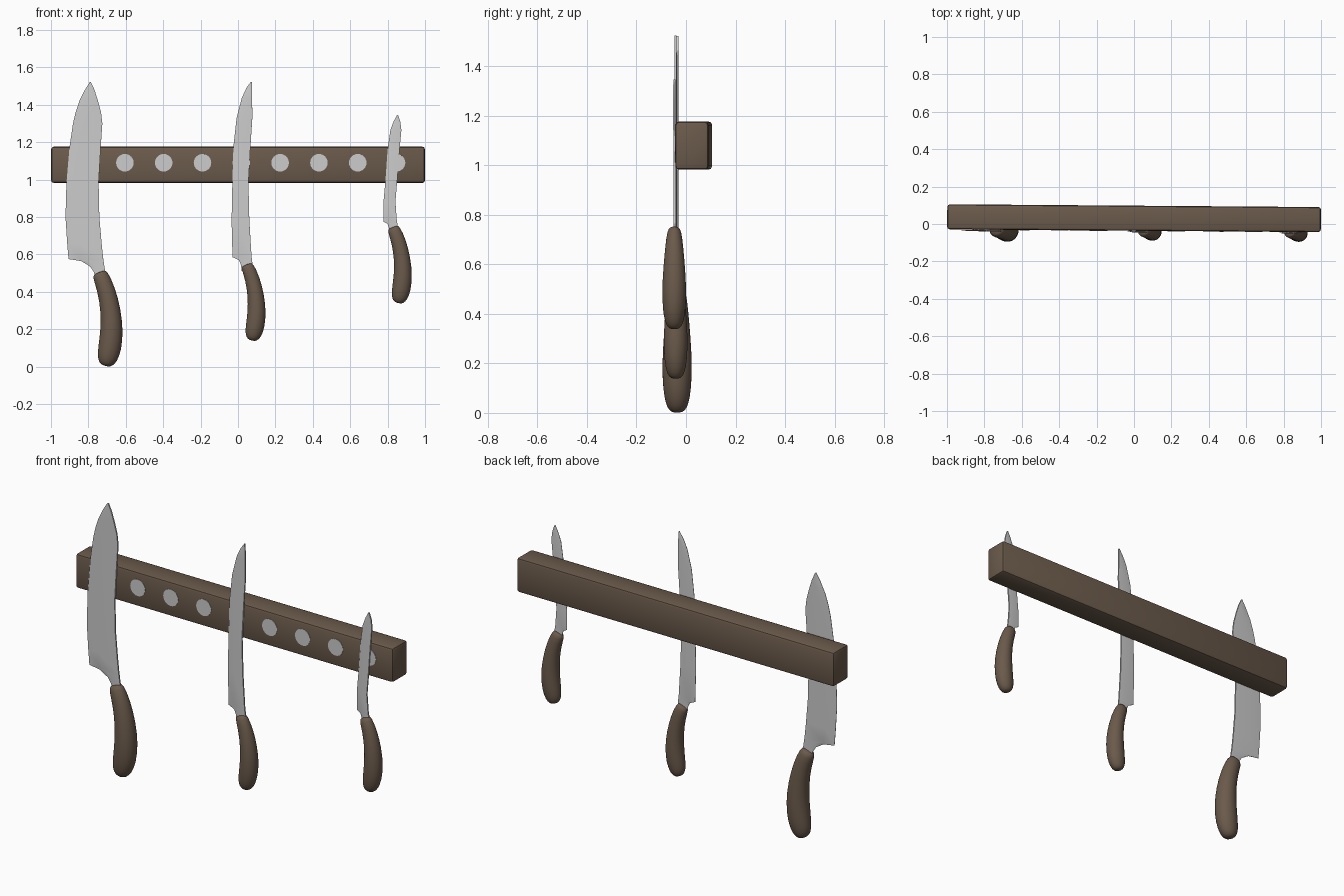
import bpy, bmesh, math
from mathutils import Vector

default = bpy.data.objects.get("Cube")
if default:
    bpy.data.objects.remove(default, do_unlink=True)

TILT = -0.0075      # slight turn of the whole rack about z
FRONT = -0.036      # front face of the rack
BLADE_Y = FRONT - 0.005


def make_material(name, color):
    mat = bpy.data.materials.new(name)
    mat.use_nodes = True
    mat.diffuse_color = color
    mat.node_tree.nodes["Principled BSDF"].inputs["Base Color"].default_value = color
    return mat


wood = make_material("dark wood", (0.145, 0.102, 0.07, 1))
steel = make_material("steel", (0.6, 0.6, 0.6, 1))


def finish(name, bm, mat, angle=35):
    bmesh.ops.recalc_face_normals(bm, faces=bm.faces)
    mesh = bpy.data.meshes.new(name)
    bm.to_mesh(mesh)
    bm.free()
    mesh.materials.append(mat)
    obj = bpy.data.objects.new(name, mesh)
    bpy.context.collection.objects.link(obj)
    obj.rotation_euler.z = TILT
    bpy.ops.object.select_all(action="DESELECT")
    obj.select_set(True)
    bpy.context.view_layer.objects.active = obj
    bpy.ops.object.shade_smooth_by_angle(angle=math.radians(angle))
    return obj


def loft(bm, rings):
    """Skin closed rings of equal size and cap both ends."""
    loops = [[bm.verts.new(p) for p in ring] for ring in rings]
    n = len(loops[0])
    for a, b in zip(loops, loops[1:]):
        for i in range(n):
            j = (i + 1) % n
            bm.faces.new((a[i], a[j], b[j], b[i]))
    bm.faces.new(loops[0])
    bm.faces.new(loops[-1])


def make_blade(name, rows, thickness=0.008):
    """Wedge section: thin cutting edge on the left, thick spine on the right."""
    bm = bmesh.new()
    t, e = thickness / 2, 0.0008
    rings = []
    for left, right, z in rows:
        grind = left + (right - left) * 0.35
        rings.append([(x, BLADE_Y + y, z) for x, y in (
            (left, -e), (grind, -t), (right, -t), (right, t), (grind, t), (left, e))])
    loft(bm, rings)
    return finish(name, bm, steel, 20)


# Shared handle: sideways offset, drop, half width, half depth
HANDLE = [(-0.002, -0.005, 0.03, 0.022), (0.003, 0.008, 0.044, 0.036),
          (0.037, 0.09, 0.049, 0.046), (0.06, 0.2, 0.055, 0.056),
          (0.066, 0.31, 0.062, 0.062), (0.055, 0.405, 0.064, 0.058),
          (0.041, 0.462, 0.055, 0.048), (0.034, 0.49, 0.036, 0.034),
          (0.032, 0.498, 0.015, 0.016)]


def make_handle(name, x, z, scale, sides=16):
    bm = bmesh.new()
    path = [Vector((dx, 0, -dz)) for dx, dz, _, _ in HANDLE]
    rings = []
    for i, (_, _, w, d) in enumerate(HANDLE):
        tangent = path[min(i + 1, len(path) - 1)] - path[max(i - 1, 0)]
        across = Vector((-tangent.z, 0, tangent.x)).normalized()
        ring = []
        for k in range(sides):
            a = math.tau * k / sides
            p = path[i] + across * (w * math.cos(a)) + Vector((0, d * math.sin(a), 0))
            ring.append(Vector((x, BLADE_Y, z)) + p * scale)
        rings.append(ring)
    loft(bm, rings)
    obj = finish(name, bm, wood, 60)
    mod = obj.modifiers.new("round", "SUBSURF")
    mod.levels = mod.render_levels = 1
    return obj


# Wooden rack bar with eased edges
bm = bmesh.new()
bmesh.ops.create_cube(bm, size=1)
for v in bm.verts:
    v.co = (v.co.x * 1.998, v.co.y * 0.134 + FRONT + 0.067, v.co.z * 0.194 + 1.079)
bmesh.ops.bevel(bm, geom=bm.edges[:], offset=0.014, segments=2, profile=0.5, affect="EDGES")
finish("rack_bar", bm, wood)

# Row of round magnets set into the front
for i in range(9):
    bm = bmesh.new()
    bmesh.ops.create_cone(bm, cap_ends=True, segments=24, radius1=0.047, radius2=0.047, depth=0.004)
    for v in bm.verts:
        x, y, z = v.co
        v.co = (x - 0.812 + 0.2075 * i, FRONT + z, y + 1.09)
    finish(f"magnet_{i + 1}", bm, steel)

# Large knife: rows are cutting edge x, spine x, height
make_blade("large_blade", [
    (-0.792, -0.786, 1.521), (-0.818, -0.767, 1.48), (-0.848, -0.748, 1.42),
    (-0.868, -0.732, 1.36), (-0.882, -0.725, 1.3), (-0.901, -0.734, 1.17),
    (-0.917, -0.745, 0.98), (-0.922, -0.741, 0.8), (-0.913, -0.729, 0.66),
    (-0.906, -0.72, 0.575), (-0.837, -0.718, 0.564), (-0.79, -0.714, 0.535),
    (-0.77, -0.709, 0.505), (-0.76, -0.715, 0.47)])
make_handle("large_handle", -0.74, 0.501, 1.0)

# Medium knife
make_blade("medium_blade", [
    (0.069, 0.074, 1.523), (0.045, 0.075, 1.49), (0.02, 0.076, 1.435),
    (-0.007, 0.077, 1.33), (-0.024, 0.067, 1.18), (-0.03, 0.056, 0.98),
    (-0.034, 0.061, 0.78), (-0.029, 0.073, 0.585), (0.005, 0.076, 0.57),
    (0.016, 0.077, 0.545), (0.02, 0.074, 0.51)])
make_handle("medium_handle", 0.048, 0.543, 0.81)

# Small knife
make_blade("small_blade", [
    (0.85, 0.856, 1.345), (0.832, 0.868, 1.31), (0.815, 0.874, 1.265),
    (0.8, 0.864, 1.16), (0.789, 0.852, 1.0), (0.778, 0.842, 0.88),
    (0.778, 0.85, 0.775), (0.8, 0.853, 0.763), (0.809, 0.854, 0.735),
    (0.815, 0.85, 0.71)])
make_handle("small_handle", 0.83, 0.743, 0.81)
